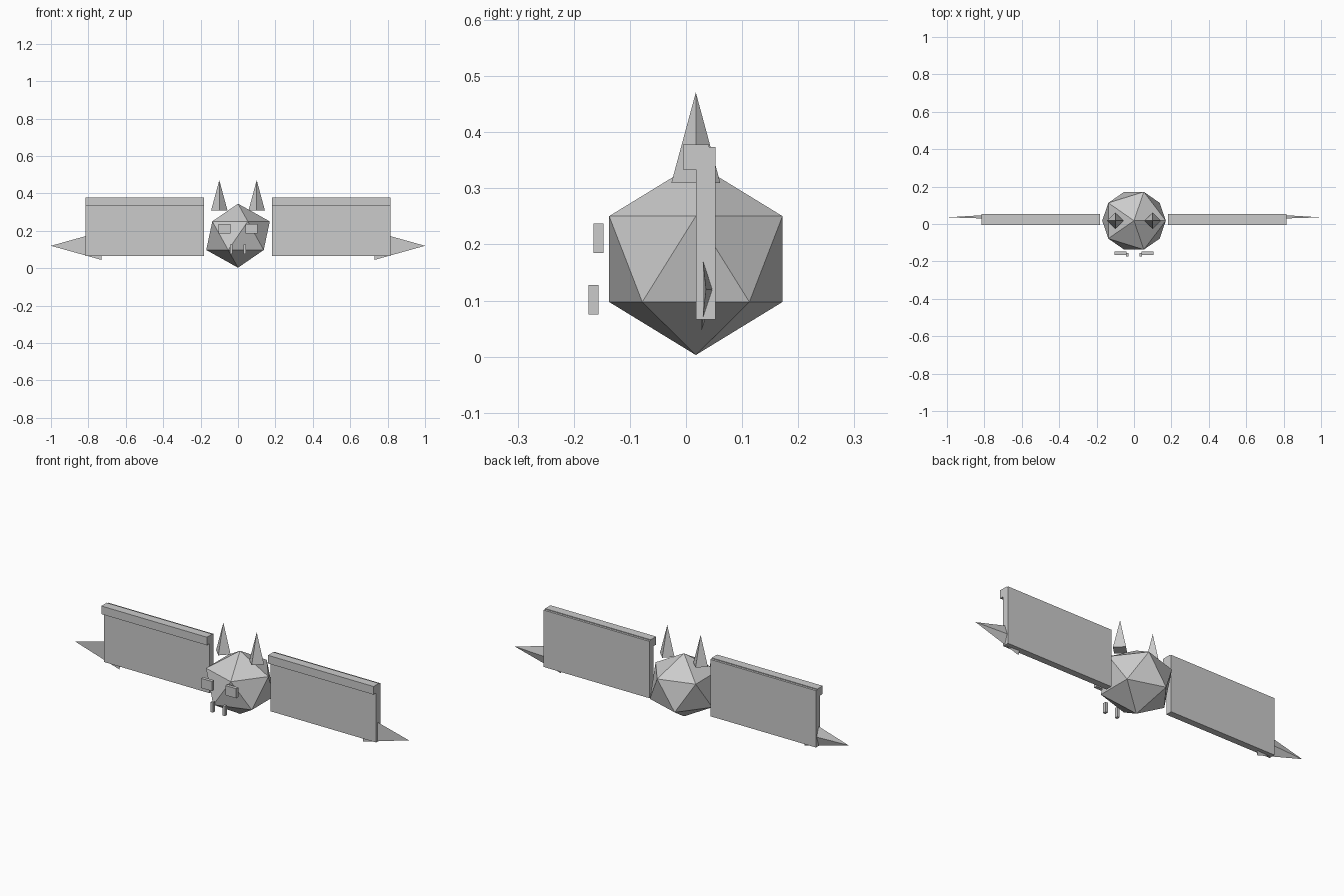
import bpy
from math import pi

if "Cube" in bpy.data.objects:
    bpy.data.objects.remove(bpy.data.objects["Cube"])


def finish(name, scale, rot=(0, 0, 0)):
    ob = bpy.context.object
    ob.name = name
    ob.scale = scale
    ob.rotation_euler = rot
    return ob


def box(name, x, y, z):
    """Box from (min, max) ranges on each axis."""
    bpy.ops.mesh.primitive_cube_add(
        size=1, location=[(r[0] + r[1]) / 2 for r in (x, y, z)])
    return finish(name, [r[1] - r[0] for r in (x, y, z)])


# Faceted round body
bpy.ops.mesh.primitive_ico_sphere_add(subdivisions=1, radius=1,
                                      location=(0, 0.0175, 0.174))
finish("body", (0.19, 0.1816, 0.171))

for side, s in (("left", -1), ("right", 1)):
    def span(a, b):
        return tuple(sorted((s * a, s * b)))

    # Pyramid ear
    bpy.ops.mesh.primitive_cone_add(vertices=4, radius1=0.0435, radius2=0,
                                    depth=0.161, location=(s * 0.1, 0.0175, 0.3905))
    finish(side + "_ear", (1, 1, 1))

    # Wing membrane and leading-edge bar
    box(side + "_wing", span(0.183, 0.816), (0.0175, 0.053), (0.066, 0.374))
    box(side + "_wing_bar", span(0.183, 0.816), (-0.005, 0.041), (0.334, 0.378))

    # Flattened three-sided wing tip pointing outward
    bpy.ops.mesh.primitive_cone_add(vertices=3, radius1=0.087, radius2=0,
                                    depth=0.27, location=(s * 0.865, 0.0355, 0.12))
    finish(side + "_wing_tip", (1, 0.19, 1), (0, s * pi / 2, 0))

    # Eye and fang
    box(side + "_eye", span(0.040, 0.105), (-0.165, -0.147), (0.185, 0.237))
    box(side + "_fang", span(0.029, 0.043), (-0.174, -0.156), (0.075, 0.128))
